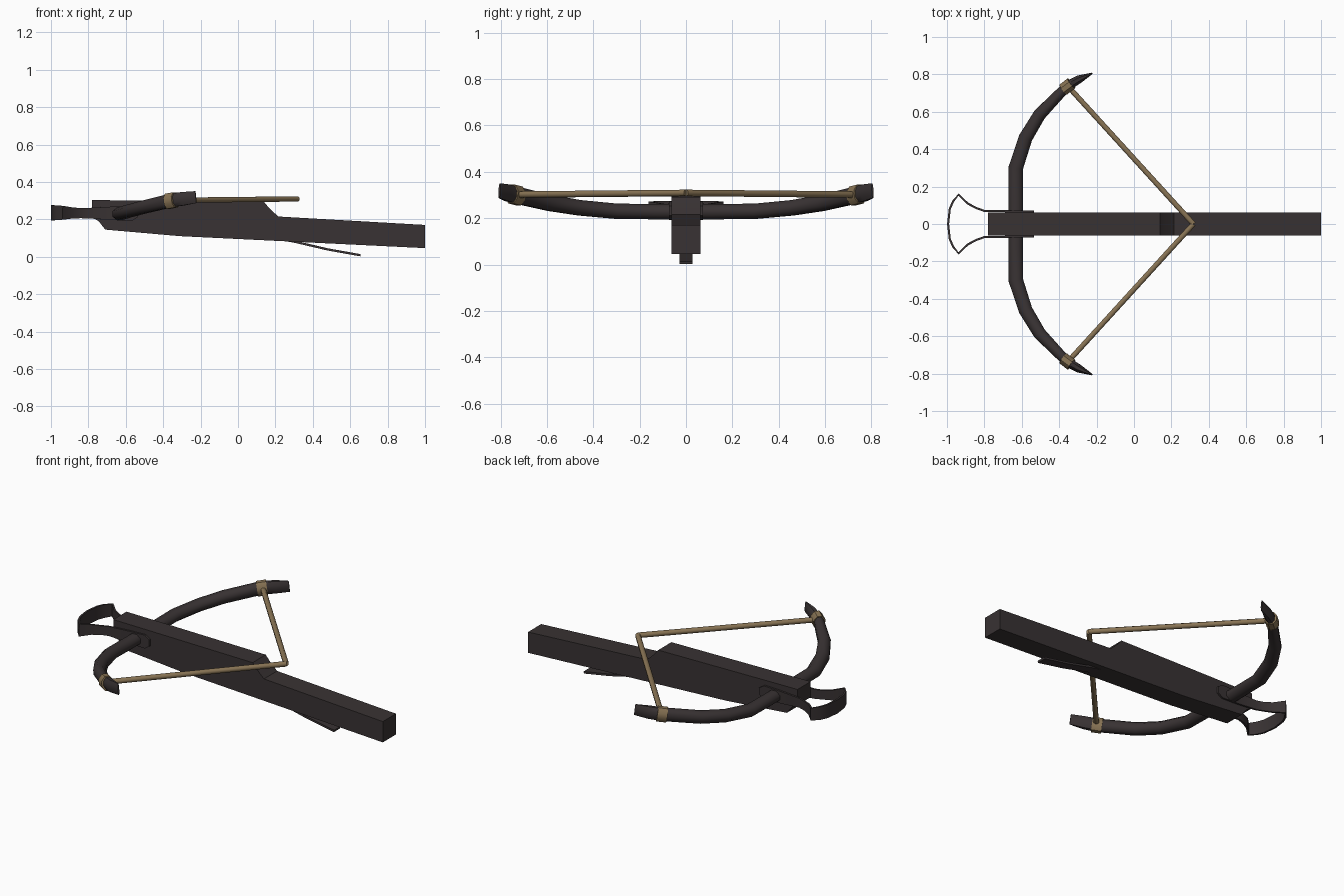
import bpy, bmesh, math
from mathutils import Vector

if "Cube" in bpy.data.objects:
    bpy.data.objects.remove(bpy.data.objects["Cube"])


def material(name, rgb):
    m = bpy.data.materials.new(name)
    m.diffuse_color = (*rgb, 1)
    m.use_nodes = True
    m.node_tree.nodes["Principled BSDF"].inputs["Base Color"].default_value = m.diffuse_color
    return m


DARK = material("dark wood", (0.040, 0.032, 0.033))
TAN = material("tan cord", (0.25, 0.175, 0.09))


def finish(name, bm, mat, angle=35):
    bmesh.ops.recalc_face_normals(bm, faces=bm.faces)
    me = bpy.data.meshes.new(name)
    bm.to_mesh(me)
    bm.free()
    me.materials.append(mat)
    ob = bpy.data.objects.new(name, me)
    bpy.context.collection.objects.link(ob)
    bpy.ops.object.select_all(action='DESELECT')
    ob.select_set(True)
    bpy.context.view_layer.objects.active = ob
    bpy.ops.object.shade_smooth_by_angle(angle=math.radians(angle))
    return ob


def loft(name, path, sizes, sides, mat, angle=50):
    """Sweep a polygon along path; sizes = (half width, half height) per point.
    Width is horizontal and height stays close to vertical."""
    bm = bmesh.new()
    pts = [Vector(p) for p in path]
    rings = []
    for i, p in enumerate(pts):
        t = (pts[min(i + 1, len(pts) - 1)] - pts[max(i - 1, 0)]).normalized()
        side = t.cross(Vector((0, 0, 1))).normalized()
        up = side.cross(t)
        w, h = sizes[i]
        k = 1 / math.cos(math.pi / sides)
        ring = []
        for j in range(sides):
            a = 2 * math.pi * (j + 0.5) / sides
            ring.append(bm.verts.new(p + side * math.cos(a) * w * k + up * math.sin(a) * h * k))
        rings.append(ring)
    for a, b in zip(rings, rings[1:]):
        for j in range(sides):
            n = (j + 1) % sides
            bm.faces.new((a[j], a[n], b[n], b[j]))
    bm.faces.new(rings[0])
    bm.faces.new(rings[-1])
    return finish(name, bm, mat, angle)


# Stock: side profile extruded across the width
profile = [(-0.78, 0.303), (-0.50, 0.300), (0.14, 0.292), (0.165, 0.262), (0.215, 0.215),
           (1.0, 0.170), (1.0, 0.046), (-0.31, 0.110), (-0.71, 0.145), (-0.745, 0.19), (-0.78, 0.21)]
bm = bmesh.new()
face = bm.faces.new([bm.verts.new((x, -0.062, z)) for x, z in profile])
ext = bmesh.ops.extrude_face_region(bm, geom=[face])
bmesh.ops.translate(bm, vec=(0, 0.124, 0),
                    verts=[v for v in ext["geom"] if isinstance(v, bmesh.types.BMVert)])
finish("stock", bm, DARK)

# Bow: one mirrored limb path with hooked, tapered tips
half = [(-0.632, 0.12, 0.228), (-0.632, 0.30, 0.230), (-0.580, 0.46, 0.245), (-0.505, 0.585, 0.265),
        (-0.36, 0.735, 0.300), (-0.295, 0.773, 0.310), (-0.225, 0.805, 0.319)]
hsize = [(0.039, 0.033), (0.039, 0.033), (0.037, 0.033), (0.034, 0.034),
         (0.026, 0.036), (0.022, 0.036), (0.004, 0.032)]
path = [(x, -y, z) for x, y, z in reversed(half)] + half
loft("bow", path, hsize[::-1] + hsize, 8, DARK)

# Bowstring drawn back to the nut, with cord bindings on the limbs
for s, label in ((1, "left"), (-1, "right")):
    loft("string_" + label, [(-0.35, s * 0.733, 0.302), (0.318, 0, 0.309)],
         [(0.014, 0.014)] * 2, 8, TAN)
    loft("string_binding_" + label,
         [(-0.378, s * 0.719, 0.296), (-0.335, s * 0.752, 0.304)],
         [(0.033, 0.041)] * 2, 8, TAN)

# Stirrup: flat strap running along both sides of the stock and looping in front
half = [(-0.535, 0.068, 0.232), (-0.565, 0.068, 0.232), (-0.67, 0.068, 0.232), (-0.80, 0.070, 0.233),
        (-0.845, 0.086, 0.233), (-0.89, 0.110, 0.234), (-0.938, 0.157, 0.235),
        (-0.968, 0.120, 0.235), (-0.985, 0.080, 0.235)]
heights = [0.020, 0.040, 0.036, 0.028, 0.027, 0.030, 0.037, 0.039, 0.040]
path = half + [(-0.994, 0, 0.235)] + [(x, -y, z) for x, y, z in reversed(half)]
loft("stirrup", path, [(0.0055, h) for h in heights + [0.041] + heights[::-1]], 4, DARK, 40)

# Trigger lever under the stock
loft("trigger_lever", [(0.22, 0, 0.095), (0.30, 0, 0.081), (0.48, 0, 0.039), (0.655, 0, 0.008)],
     [(0.029, 0.006)] * 4, 4, DARK, 40)
